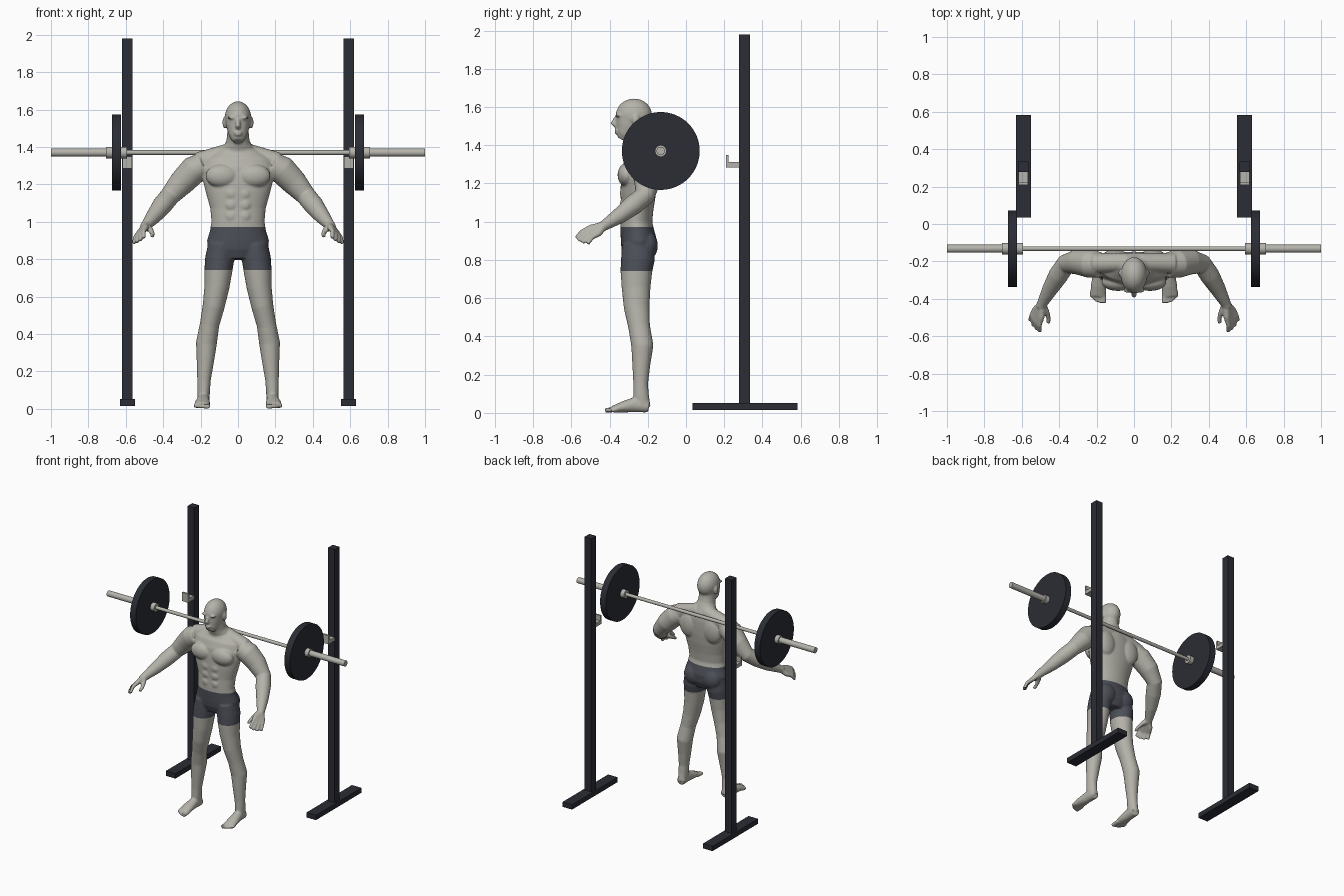
import bpy
import bmesh
from math import cos, sin, pi, radians
from mathutils import Matrix, Vector

default_cube = bpy.data.objects.get("Cube")
if default_cube:
    bpy.data.objects.remove(default_cube, do_unlink=True)


def make_material(name, red, green, blue):
    material = bpy.data.materials.new(name)
    material.use_nodes = True
    colour = (red, green, blue, 1)
    material.diffuse_color = colour
    shader = next(n for n in material.node_tree.nodes if n.type == 'BSDF_PRINCIPLED')
    shader.inputs["Base Color"].default_value = colour
    return material


skin = make_material("warm grey skin", .46, .45, .40)
cloth = make_material("slate shorts", .075, .08, .10)
iron = make_material("dark iron", .024, .026, .035)
steel = make_material("pale steel", .46, .45, .41)


def make_object(name, bm, *materials, smooth=True):
    bmesh.ops.recalc_face_normals(bm, faces=bm.faces[:])
    mesh = bpy.data.meshes.new(name)
    bm.to_mesh(mesh)
    bm.free()
    for material in materials:
        mesh.materials.append(material)
    if smooth:
        mesh.shade_smooth()
        mesh.set_sharp_from_angle(angle=radians(40))
    obj = bpy.data.objects.new(name, mesh)
    bpy.context.scene.collection.objects.link(obj)
    return obj


def add_box(bm, low, high):
    low, high = Vector(low), Vector(high)
    place = Matrix.Translation((low + high) / 2) @ Matrix.Diagonal((*(high - low), 1))
    bmesh.ops.create_cube(bm, size=1, matrix=place)


def add_ellipsoid(bm, side, centre, radii):
    x, y, z = centre
    place = Matrix.Translation((side * x, y, z)) @ Matrix.Diagonal((*radii, 1))
    bmesh.ops.create_uvsphere(bm, u_segments=24, v_segments=16, radius=1, matrix=place)


def add_loft(bm, side, rings, segments=24):
    """Skin a closed tube through rings of (x, y, z, width radius, depth radius)."""
    centres = [Vector(ring[:3]) for ring in rings]
    loops = []
    for i, ring in enumerate(rings):
        tangent = centres[min(i + 1, len(rings) - 1)] - centres[max(i - 1, 0)]
        tangent.normalize()
        across = Vector((1, 0, 0))
        across = (across - tangent * across.dot(tangent)).normalized()
        deep = tangent.cross(across)
        loop = []
        for k in range(segments):
            turn = 2 * pi * k / segments
            point = centres[i] + across * cos(turn) * ring[3] + deep * sin(turn) * ring[-1]
            loop.append(bm.verts.new((side * point.x, point.y, point.z)))
        loops.append(loop)
    for lower, upper in zip(loops, loops[1:]):
        for k in range(segments):
            n = (k + 1) % segments
            bm.faces.new((lower[k], lower[n], upper[n], upper[k]))
    bm.faces.new(loops[0])
    bm.faces.new(loops[-1])


# Torso and neck
body = bmesh.new()
torso = [
    (.80, -.25, .10, .07), (.85, -.247, .16, .09), (.90, -.247, .166, .094),
    (.95, -.255, .15, .088), (1.0, -.26, .142, .083), (1.07, -.255, .148, .085),
    (1.15, -.25, .17, .093), (1.22, -.245, .188, .095), (1.28, -.24, .192, .093),
    (1.33, -.23, .18, .083), (1.37, -.225, .13, .07), (1.40, -.235, .08, .062),
    (1.43, -.248, .062, .06), (1.47, -.258, .058, .06), (1.52, -.262, .055, .06),
]
add_loft(body, 1, [(0, y, z, wide, deep) for z, y, wide, deep in torso], 40)

# Head, jaw, nose and lips
add_ellipsoid(body, 1, (0, -.272, 1.556), (.071, .095, .088))
add_loft(body, 1, [
    (0, -.337, 1.43, .026, .026), (0, -.322, 1.455, .046, .046),
    (0, -.302, 1.50, .06, .067), (0, -.287, 1.55, .067, .084),
])
add_loft(body, 1, [(0, -.363, 1.55, .009), (0, -.382, 1.513, .014), (0, -.366, 1.503, .014)])
add_ellipsoid(body, 1, (0, -.365, 1.477), (.025, .01, .007))
add_ellipsoid(body, 1, (0, -.364, 1.465), (.02, .01, .007))

for side in (-1, 1):
    # Ear and brow
    add_ellipsoid(body, side, (.072, -.262, 1.53), (.011, .02, .031))
    add_ellipsoid(body, side, (.032, -.355, 1.556), (.026, .014, .008))

    # Trapezius, chest, shoulder blade, abdomen and glute
    add_loft(body, side, [(.03, -.205, 1.375, .05), (.21, -.21, 1.317, .055)])
    add_ellipsoid(body, side, (.086, -.31, 1.245), (.088, .048, .062))
    add_ellipsoid(body, side, (.1, -.178, 1.26), (.075, .04, .095))
    for height in (1.03, 1.09, 1.15):
        add_ellipsoid(body, side, (.034, -.325, height), (.036, .021, .034))
    add_ellipsoid(body, side, (.076, -.203, .875), (.074, .056, .075))

    # Leg
    add_loft(body, side, [
        (.09, -.25, .88, .07, .085), (.098, -.252, .80, .078, .088),
        (.105, -.26, .74, .075, .083), (.113, -.261, .65, .067, .075),
        (.13, -.258, .55, .059, .067), (.152, -.245, .45, .052, .057),
        (.169, -.228, .35, .056, .058), (.175, -.234, .25, .046, .047),
        (.182, -.237, .15, .036, .038), (.184, -.235, .09, .034, .041),
        (.184, -.227, .03, .031, .042),
    ])

    # Foot and toes
    add_loft(body, side, [
        (.183, -.195, .033, .029, .031), (.186, -.27, .043, .034, .04),
        (.19, -.33, .031, .041, .029), (.193, -.385, .019, .042, .017),
    ])
    for toe in range(5):
        x = .162 + toe * .016
        thick = .0135 - toe * .0008
        reach = -.423 + toe * toe * .002
        add_loft(body, side, [(x, -.36, .018, thick), (x, reach, .013, thick)], 12)

    # Arm
    add_loft(body, side, [
        (.18, -.22, 1.305, .068), (.235, -.212, 1.278, .076),
        (.30, -.202, 1.21, .069), (.365, -.215, 1.137, .053),
        (.405, -.275, 1.088, .053), (.45, -.35, 1.03, .042),
        (.488, -.42, .985, .029), (.50, -.445, .97, .026),
    ])

    # Hand: four fingers fanned between index and little, then the thumb
    wrist = Vector((.492, -.428, .98))
    for finger in range(4):
        t = finger / 3
        knuckle = Vector((.495, -.50, .968)).lerp(Vector((.53, -.458, .937)), t)
        tip = Vector((.503, -.575, .915)).lerp(Vector((.556, -.515, .884)), t)
        tip += (tip - knuckle) * .12 * sin(pi * t)
        middle = knuckle.lerp(tip, .5) + Vector((.006, -.005, .007))
        add_loft(body, side, [(*wrist, .022), (*knuckle, .0165),
                              (*middle, .0125), (*tip, .011)], 12)
    add_loft(body, side, [(*wrist, .021), (.468, -.468, .957, .016),
                          (.456, -.505, .935, .012), (.458, -.53, .922, .011)], 12)

# Fuse the figure into one smooth skin
form = make_object("figure_form", body)
remesh = form.modifiers.new("fuse", 'REMESH')
remesh.mode = 'VOXEL'
remesh.voxel_size = .006
relax = form.modifiers.new("relax", 'SMOOTH')
relax.factor = .5
relax.iterations = 5
fused = bpy.data.meshes.new_from_object(form.evaluated_get(bpy.context.evaluated_depsgraph_get()))
bpy.data.objects.remove(form, do_unlink=True)

# Cut the waistband and hems, then colour the shorts between them
figure = bmesh.new()
figure.from_mesh(fused)
bpy.data.meshes.remove(fused)
hem, waist = .742, .972
for height in (hem, waist):
    bmesh.ops.bisect_plane(figure, geom=figure.verts[:] + figure.edges[:] + figure.faces[:],
                           plane_co=(0, 0, height), plane_no=(0, 0, 1))
for face in figure.faces:
    centre = face.calc_center_median()
    face.material_index = int(hem < centre.z < waist and abs(centre.x) < .3)
person = make_object("figure", figure, skin, cloth)
person.data.shade_smooth()


# Barbell
def add_rod(bm, start, end, radius, segments=32):
    place = Matrix.Translation(((start + end) / 2, -.132, 1.37)) @ Matrix.Rotation(pi / 2, 4, 'Y')
    bmesh.ops.create_cone(bm, cap_ends=True, segments=segments, radius1=radius,
                          radius2=radius, depth=abs(end - start), matrix=place)


bar = bmesh.new()
add_rod(bar, -.63, .63, .0125)
for side in (-1, 1):
    add_rod(bar, side * .6, side, .0215)
    add_rod(bar, side * .594, side * .63, .031, 12)
    add_rod(bar, side * .67, side * .705, .031, 12)
make_object("barbell_bar", bar, steel)

# Weights and rack posts
for side, label in ((1, "left"), (-1, "right")):
    plate = bmesh.new()
    add_rod(plate, side * .626, side * .674, .2035, 64)
    make_object(label + "_weight_plate", plate, iron)

    middle = side * .592
    post = bmesh.new()
    add_box(post, (middle - .028, .278, .05), (middle + .028, .335, 1.98))
    make_object(label + "_upright", post, iron, smooth=False)

    foot = bmesh.new()
    add_box(foot, (middle - .04, .035, .015), (middle + .04, .583, .052))
    make_object(label + "_base", foot, iron, smooth=False)

    hook = bmesh.new()
    add_box(hook, (middle - .026, .208, 1.284), (middle + .026, .279, 1.311))
    add_box(hook, (middle - .026, .208, 1.311), (middle + .026, .222, 1.35))
    make_object(label + "_bar_hook", hook, steel, smooth=False)
